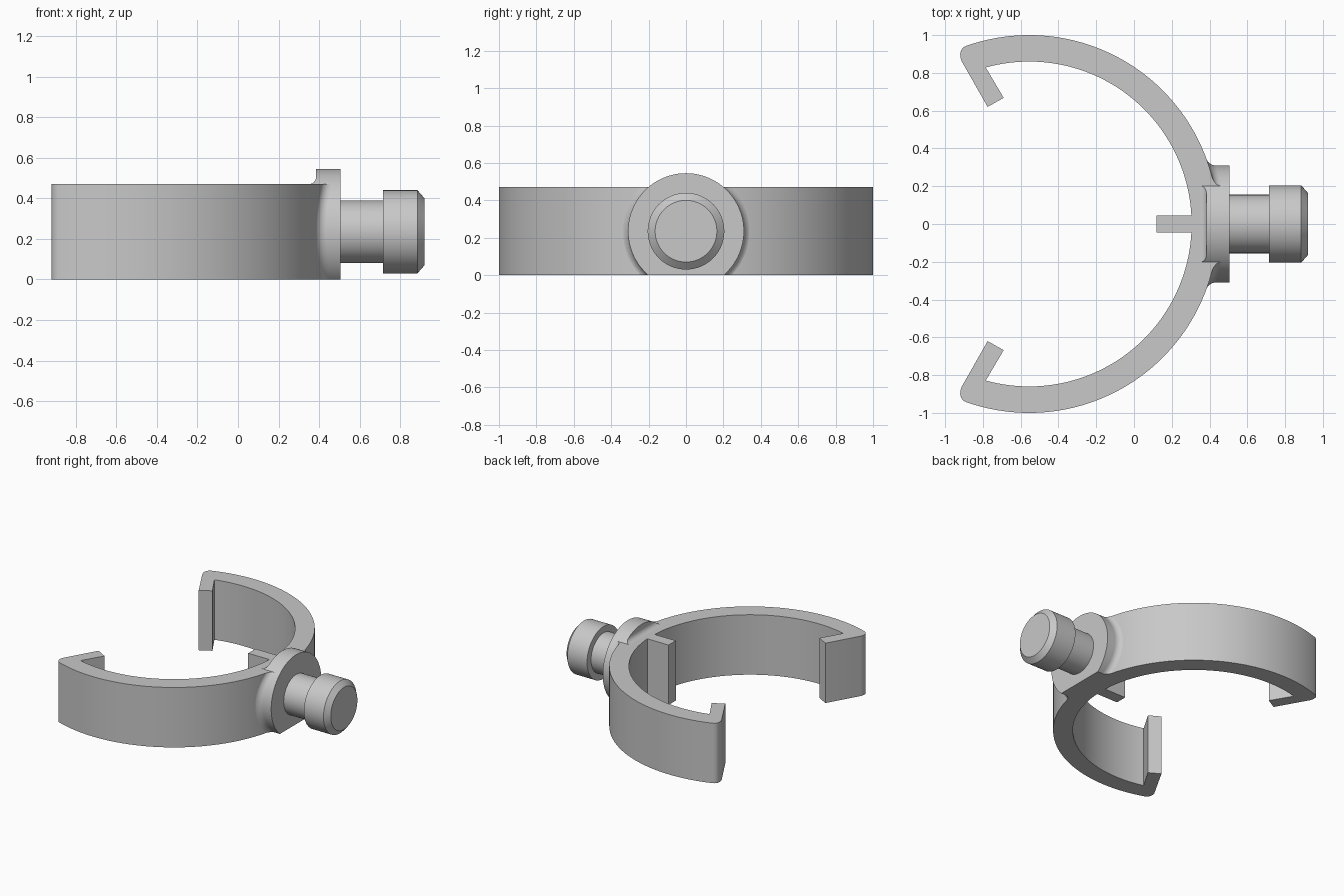
import bpy, bmesh, math
from mathutils import Vector

if "Cube" in bpy.data.objects:
    bpy.data.objects.remove(bpy.data.objects["Cube"])

CX, RO, RI, H = -0.555, 1.0, 0.86, 0.47      # clip ring
ZC, RD = 0.235, 0.31                          # pin axis height, collar radius

grey = bpy.data.materials.new("light_grey")
grey.diffuse_color = (0.58, 0.58, 0.58, 1)
grey.use_nodes = True
grey.node_tree.nodes["Principled BSDF"].inputs["Base Color"].default_value = grey.diffuse_color


def finish(bm, name):
    bmesh.ops.remove_doubles(bm, verts=bm.verts, dist=1e-5)
    bmesh.ops.recalc_face_normals(bm, faces=bm.faces)
    me = bpy.data.meshes.new(name)
    bm.to_mesh(me)
    bm.free()
    me.materials.append(grey)
    ob = bpy.data.objects.new(name, me)
    bpy.context.collection.objects.link(ob)
    bpy.ops.object.select_all(action='DESELECT')
    ob.select_set(True)
    bpy.context.view_layer.objects.active = ob
    bpy.ops.object.shade_smooth_by_angle(angle=math.radians(30))
    return ob


def clip(bm, z, up):
    # cut away everything above (up=1) or below (up=-1) z and cap the hole
    cut = bmesh.ops.bisect_plane(bm, geom=bm.verts[:] + bm.edges[:] + bm.faces[:],
                                 plane_co=(0, 0, z), plane_no=(0, 0, up), clear_outer=True)
    edges = [e for e in cut["geom_cut"] if isinstance(e, bmesh.types.BMEdge)]
    bmesh.ops.holes_fill(bm, edges=edges, sides=0)


def skin(bm, rings, close):
    # quads between successive closed point loops
    loops = [[bm.verts.new(p) for p in ring] for ring in rings]
    pairs = list(zip(loops, loops[1:] + loops[:1])) if close else list(zip(loops, loops[1:]))
    for a, b in pairs:
        for i in range(len(a)):
            j = (i + 1) % len(a)
            bm.faces.new((a[i], a[j], b[j], b[i]))
    if not close:
        bm.faces.new(loops[0])
        bm.faces.new(loops[-1])


def turned(profile, n=64):
    # solid turned round the pin axis from (x, radius) pairs
    bm = bmesh.new()
    skin(bm, [[(x, r * math.cos(2 * math.pi * i / n), ZC + r * math.sin(2 * math.pi * i / n))
               for i in range(n)] for x, r in profile], False)
    return bm


def arc(r, a0, a1, n):
    return [(CX + r * math.cos(a0 + (a1 - a0) * i / n), r * math.sin(a0 + (a1 - a0) * i / n))
            for i in range(n + 1)]


# Open ring with hooked ends and inner rib: half outline, mirrored in y
tip = math.atan2(0.943, -0.888 - CX)
inner = math.atan2(0.829, -0.785 - CX)
half = arc(RO, 0, tip, 56)
half += [(-0.905, 0.934), (-0.916, 0.918), (-0.92, 0.898), (-0.919, 0.88), (-0.912, 0.861),
         (-0.775, 0.62), (-0.69, 0.668)]
half += arc(RI, inner, math.asin(0.045 / RI), 56)
half += [(0.12, 0.045)]
outline = half + [(x, -y) for x, y in reversed(half[1:])]
bm = bmesh.new()
skin(bm, [[(x, y, z) for x, y in outline] for z in (0, H)], False)
finish(bm, "clip_ring")

# Round collar with flat bottom
bm = turned([(0.385, RD), (0.505, RD)], 96)
clip(bm, 0, -1)
finish(bm, "collar")

# Pin with chamfered head
finish(turned([(0.45, 0.155), (0.715, 0.155), (0.715, 0.205), (0.885, 0.205), (0.92, 0.165)]), "pin")

# Fillet between collar rim and the ring's outer wall
F = 0.035
rings = []
for i in range(96):
    t = 2 * math.pi * i / 96
    ring = []
    steps = [(RD - 0.01, -0.02)]
    for k in range(7):
        a = math.pi / 2 * k / 6
        steps.append((RD + F * (1 - math.sin(a)), F * (1 - math.cos(a)) - 0.001))
    steps.insert(1, (RD + F, -0.02))
    steps.append((RD - 0.01, F))
    for r, dx in steps:
        y = r * math.cos(t)
        ring.append((CX + math.sqrt(RO * RO - y * y) + dx, y, ZC + r * math.sin(t)))
    rings.append(ring)
bm = bmesh.new()
skin(bm, rings, True)
clip(bm, 0, -1)
clip(bm, H, 1)
finish(bm, "rim_fillet")

# Fillet between collar back and the ring's top
prof = [(0.39, H - 0.01), (0.385 - F, H - 0.01)]
for k in range(7):
    a = math.pi / 2 * k / 6
    prof.append((0.385 - F * (1 - math.sin(a)), H + F * (1 - math.cos(a))))
prof.append((0.39, H + F))
bm = bmesh.new()
skin(bm, [[(x, s * math.sqrt(RD ** 2 - (z - ZC) ** 2), z) for x, z in prof] for s in (-1, 1)], False)
finish(bm, "top_fillet")
